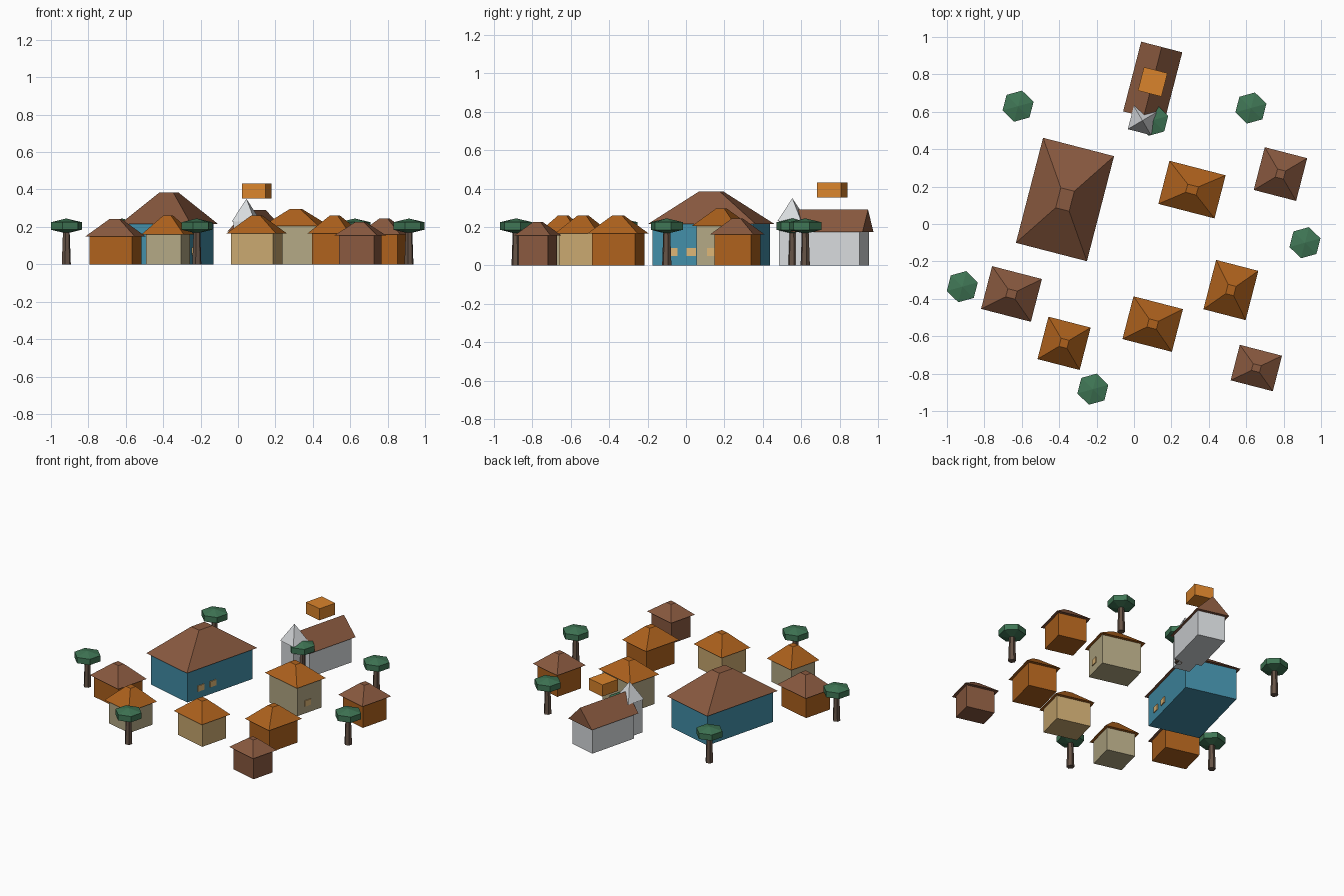
import bpy, bmesh, math
from mathutils import Matrix

if "Cube" in bpy.data.objects:
    bpy.data.objects.remove(bpy.data.objects["Cube"])

ROT = Matrix.Rotation(math.radians(-14.5), 4, 'Z')   # whole village is turned


def mat(name, rgb):
    m = bpy.data.materials.new(name)
    m.diffuse_color = (*rgb, 1)
    m.use_nodes = True
    m.node_tree.nodes["Principled BSDF"].inputs["Base Color"].default_value = m.diffuse_color
    return m


ORANGE = mat("orange", (0.42, 0.12, 0.012))
BRIGHT = mat("bright_orange", (0.70, 0.23, 0.025))
BROWN = mat("brown", (0.25, 0.10, 0.05))
BLUE = mat("blue", (0.055, 0.27, 0.39))
SAND = mat("sand", (0.58, 0.39, 0.16))
STONE = mat("stone", (0.45, 0.39, 0.23))
WHITE = mat("white", (0.68, 0.70, 0.72))
LEAF = mat("leaf", (0.05, 0.18, 0.09))
BARK = mat("bark", (0.13, 0.085, 0.06))
GLASS = mat("window", (0.72, 0.46, 0.18))


def finish(name, bm, x, y, material):
    bmesh.ops.recalc_face_normals(bm, faces=bm.faces[:])
    me = bpy.data.meshes.new(name)
    bm.to_mesh(me)
    bm.free()
    me.materials.append(material)
    ob = bpy.data.objects.new(name, me)
    ob.matrix_world = Matrix.Translation((x, y, 0)) @ ROT
    bpy.context.collection.objects.link(ob)


def block(name, x, y, w, d, z0, z1, material, top=(1, 1), off=(0, 0)):
    """Box whose top is scaled by `top`: wall, hip roof, gable or spire."""
    bm = bmesh.new()
    bmesh.ops.create_cube(bm, size=1)
    for v in bm.verts:
        s = top if v.co.z > 0 else (1, 1)
        v.co = (v.co.x * w * s[0] + off[0], v.co.y * d * s[1] + off[1],
                z1 if v.co.z > 0 else z0)
    bmesh.ops.remove_doubles(bm, verts=bm.verts[:], dist=1e-5)
    finish(name, bm, x, y, material)


def house(name, x, y, w, d, eave, top, walls, roof, windows=()):
    block(name + "_walls", x, y, w - 0.04, d - 0.04, 0, eave + 0.005, walls)
    block(name + "_roof", x, y, w, d, eave, top, roof, (0.19, 0.19))
    for i, v in enumerate(windows):
        block(f"{name}_window_{i}", x, y, 0.012, 0.05, 0.05, 0.09, GLASS,
              off=(w / 2 - 0.02, v))


def lathe(name, x, y, profile, material):
    """Six-sided turned shape from (radius, z) points."""
    bm = bmesh.new()
    rings = []
    for r, z in profile:
        n = 1 if r == 0 else 6
        rings.append([bm.verts.new((r * math.sin(k * math.pi / 3),
                                    r * math.cos(k * math.pi / 3), z)) for k in range(n)])
    for a, b in zip(rings, rings[1:]):
        for k in range(6):
            j = (k + 1) % 6
            quad = [a[k % len(a)], a[j % len(a)], b[j % len(b)], b[k % len(b)]]
            bm.faces.new(list(dict.fromkeys(quad)))
    finish(name, bm, x, y, material)


# houses: x, y, roof width, roof depth, eave, top, walls, roof, windows
house("great_hall", -0.369, 0.131, 0.392, 0.58, 0.215, 0.385, BLUE, BROWN, (-0.16, -0.06))
house("tall_house", 0.31, 0.184, 0.31, 0.238, 0.205, 0.295, STONE, ORANGE, (-0.015,))
house("east_house", 0.783, 0.267, 0.234, 0.236, 0.16, 0.245, ORANGE, BROWN)
house("southeast_house", 0.518, -0.353, 0.233, 0.272, 0.165, 0.26, ORANGE, ORANGE)
house("south_house", 0.10, -0.535, 0.273, 0.236, 0.165, 0.26, SAND, ORANGE)
house("corner_hut", 0.654, -0.77, 0.233, 0.196, 0.155, 0.227, BROWN, BROWN)
house("southwest_house", -0.374, -0.638, 0.233, 0.234, 0.16, 0.26, STONE, ORANGE)
house("west_house", -0.655, -0.374, 0.275, 0.236, 0.148, 0.243, ORANGE, BROWN)

# chapel: nave, gable roof, tower, spire and the floating marker block
block("chapel_nave", 0.10, 0.76, 0.19, 0.345, 0, 0.18, WHITE)
block("chapel_roof", 0.10, 0.76, 0.227, 0.385, 0.175, 0.29, BROWN, (0, 1))
block("chapel_tower", 0.045, 0.553, 0.115, 0.115, 0, 0.235, WHITE)
block("chapel_spire", 0.045, 0.553, 0.128, 0.128, 0.23, 0.35, WHITE, (0, 0))
block("marker_block", 0.10, 0.76, 0.13, 0.13, 0.352, 0.432, BRIGHT)

# trees
for i, (x, y) in enumerate([(-0.918, -0.335), (-0.22, -0.883), (0.914, -0.10),
                            (0.625, 0.62), (-0.62, 0.63), (0.10, 0.555)]):
    lathe(f"tree_trunk_{i}", x, y, [(0, 0), (0.025, 0), (0.018, 0.19), (0, 0.19)], BARK)
    lathe(f"tree_crown_{i}", x, y,
          [(0, 0.165), (0.086, 0.185), (0.086, 0.225), (0, 0.245)], LEAF)
